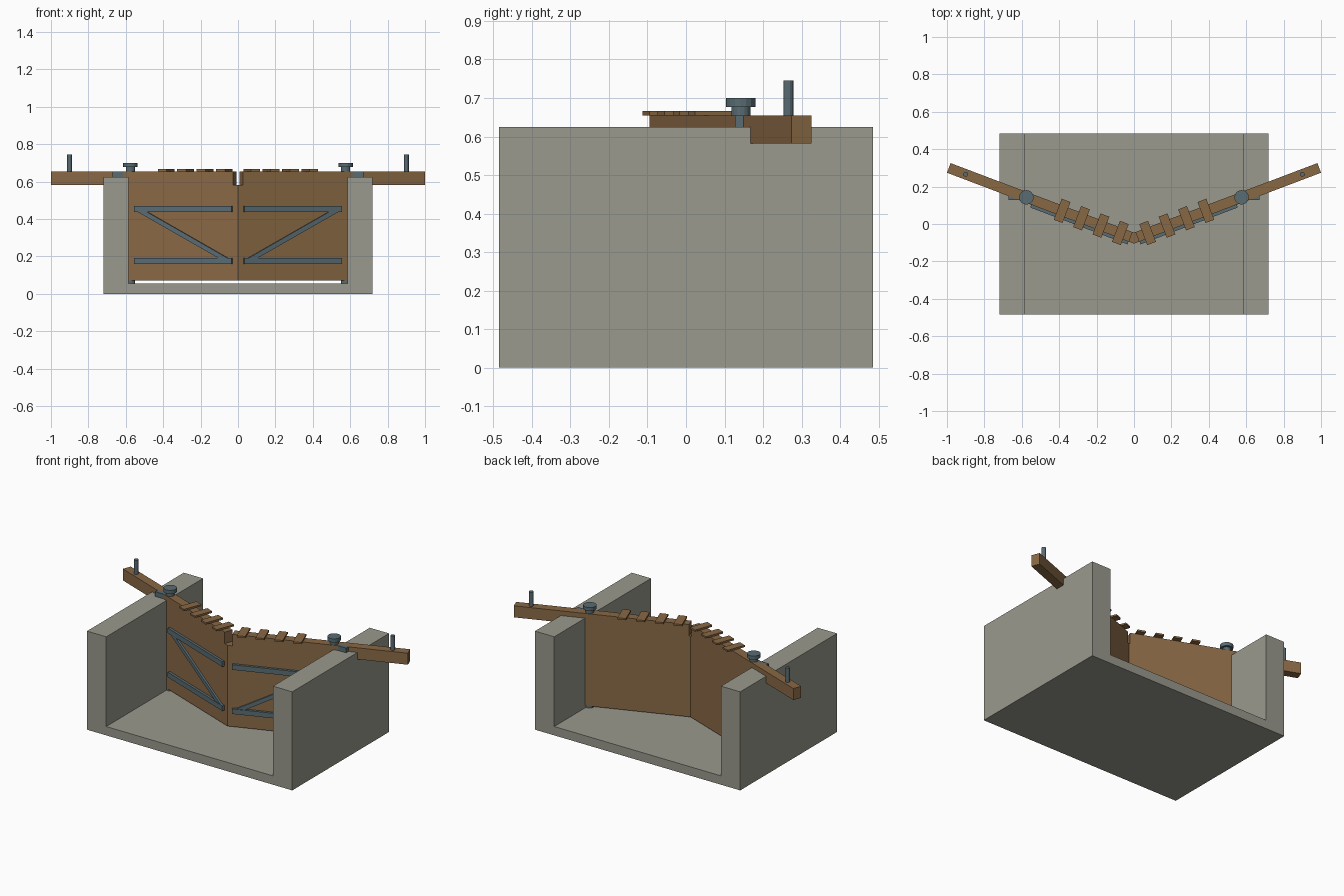
import bpy, bmesh, math
from mathutils import Vector

if "Cube" in bpy.data.objects:
    bpy.data.objects.remove(bpy.data.objects["Cube"])


def material(name, rgb):
    m = bpy.data.materials.new(name)
    m.diffuse_color = (*rgb, 1)
    m.use_nodes = True
    m.node_tree.nodes["Principled BSDF"].inputs["Base Color"].default_value = m.diffuse_color
    return m


STONE = material("stone", (0.32, 0.32, 0.27))
WOOD = material("timber", (0.25, 0.14, 0.06))
STEEL = material("steel", (0.10, 0.15, 0.17))

SLOPE = math.atan(0.379)       # plan angle of each leaf
C, S = math.cos(SLOPE), math.sin(SLOPE)
APEX_Y = -0.0755               # where the leaf centre lines meet
HALF = 0.0275                  # half thickness of leaf and beam


def leaf(side):
    """Map leaf coordinates (along, across, up) to the world."""
    return lambda p: Vector((side * (p[0] * C - p[1] * S), APEX_Y + p[0] * S + p[1] * C, p[2]))


def plain(p):
    return Vector(p)


def prism(name, profile, offset, mat, place=plain):
    """Extrude a closed 3D outline along an offset."""
    bm = bmesh.new()
    face = bm.faces.new([bm.verts.new(place(p)) for p in profile])
    move = place(offset) - place((0, 0, 0))
    new = bmesh.ops.extrude_face_region(bm, geom=[face])["geom"]
    for v in new:
        if isinstance(v, bmesh.types.BMVert):
            v.co += move
    if not any(len(f.verts) == len(profile) and all(v in new for v in f.verts) for f in bm.faces):
        bm.faces.new([v for v in new if isinstance(v, bmesh.types.BMVert)])
    # keep the starting cap when the extrusion removed it
    bmesh.ops.holes_fill(bm, edges=[e for e in bm.edges if e.is_boundary], sides=0)
    bmesh.ops.recalc_face_normals(bm, faces=bm.faces)
    me = bpy.data.meshes.new(name)
    bm.to_mesh(me)
    bm.free()
    ob = bpy.data.objects.new(name, me)
    bpy.context.collection.objects.link(ob)
    me.materials.append(mat)
    return ob


def box(name, a, b, mat, place=plain):
    """Box between two opposite corners."""
    base = [(a[0], a[1], a[2]), (b[0], a[1], a[2]), (b[0], b[1], a[2]), (a[0], b[1], a[2])]
    return prism(name, base, (0, 0, b[2] - a[2]), mat, place)


def rod(name, u, r, z0, z1, place, sides=16):
    """Upright cylinder standing on the leaf centre line."""
    ring = [(u + r * math.cos(2 * math.pi * i / sides), r * math.sin(2 * math.pi * i / sides), z0)
            for i in range(sides)]
    return prism(name, ring, (0, 0, z1 - z0), STEEL, place)


# Stone chamber: U-shaped channel
u_profile = [(-0.72, 0), (0.72, 0), (0.72, 0.625), (0.585, 0.625),
             (0.585, 0.056), (-0.585, 0.056), (-0.585, 0.625), (-0.72, 0.625)]
prism("lock_chamber", [(x, -0.485, z) for x, z in u_profile], (0, 0.97, 0), STONE)

for side, tag in ((-1, "left"), (1, "right")):
    at = leaf(side)

    # Gate leaf, mitred at the centre
    m = HALF * math.tan(SLOPE)
    prism("gate_leaf_" + tag, [(-m, -HALF, 0.07), (0.64, -HALF, 0.07),
                               (0.64, HALF, 0.07), (m, HALF, 0.07)], (0, 0, 0.512), WOOD, at)
    # Balance beam
    box("balance_beam_" + tag, (0.0187, -HALF, 0.582), (1.059, HALF, 0.655), WOOD, at)

    # Walkway planks
    for i in range(4):
        u = 0.078 + 0.111 * i
        box(f"walkway_plank_{tag}_{i + 1}", (u - 0.025, -0.06, 0.655),
            (u + 0.025, 0.06, 0.666), WOOD, at)

    # Horizontal straps and diagonal brace on the front face
    for name, z in (("lower", 0.158), ("upper", 0.438)):
        box(f"{name}_strap_{tag}", (0.021, -HALF - 0.016, z), (0.577, -HALF, z + 0.032), STEEL, at)
    a, b = Vector((0.042, 0, 0.175)), Vector((0.565, 0, 0.455))
    n = Vector((a.z - b.z, 0, b.x - a.x)).normalized() * 0.0125
    face = Vector((0, -HALF, 0))
    prism("diagonal_brace_" + tag, [p + face for p in (a - n, b - n, b + n, a + n)],
          (0, -0.012, 0), STEEL, at)

    # Pivot: foot pintle, collar and cap
    rod("foot_pintle_" + tag, 0.615, 0.025, 0.05, 0.07, at)
    rod("pivot_collar_" + tag, 0.615, 0.025, 0.62, 0.678, at)
    rod("pivot_cap_" + tag, 0.615, 0.0385, 0.677, 0.70, at)

    # Anchor strap on the coping
    box("anchor_strap_" + tag, (side * 0.575, 0.127, 0.62), (side * 0.67, 0.155, 0.655), STEEL)

    # Upright handle at the beam end
    rod("beam_handle_" + tag, 0.9626, 0.013, 0.65, 0.745, at, 12)
